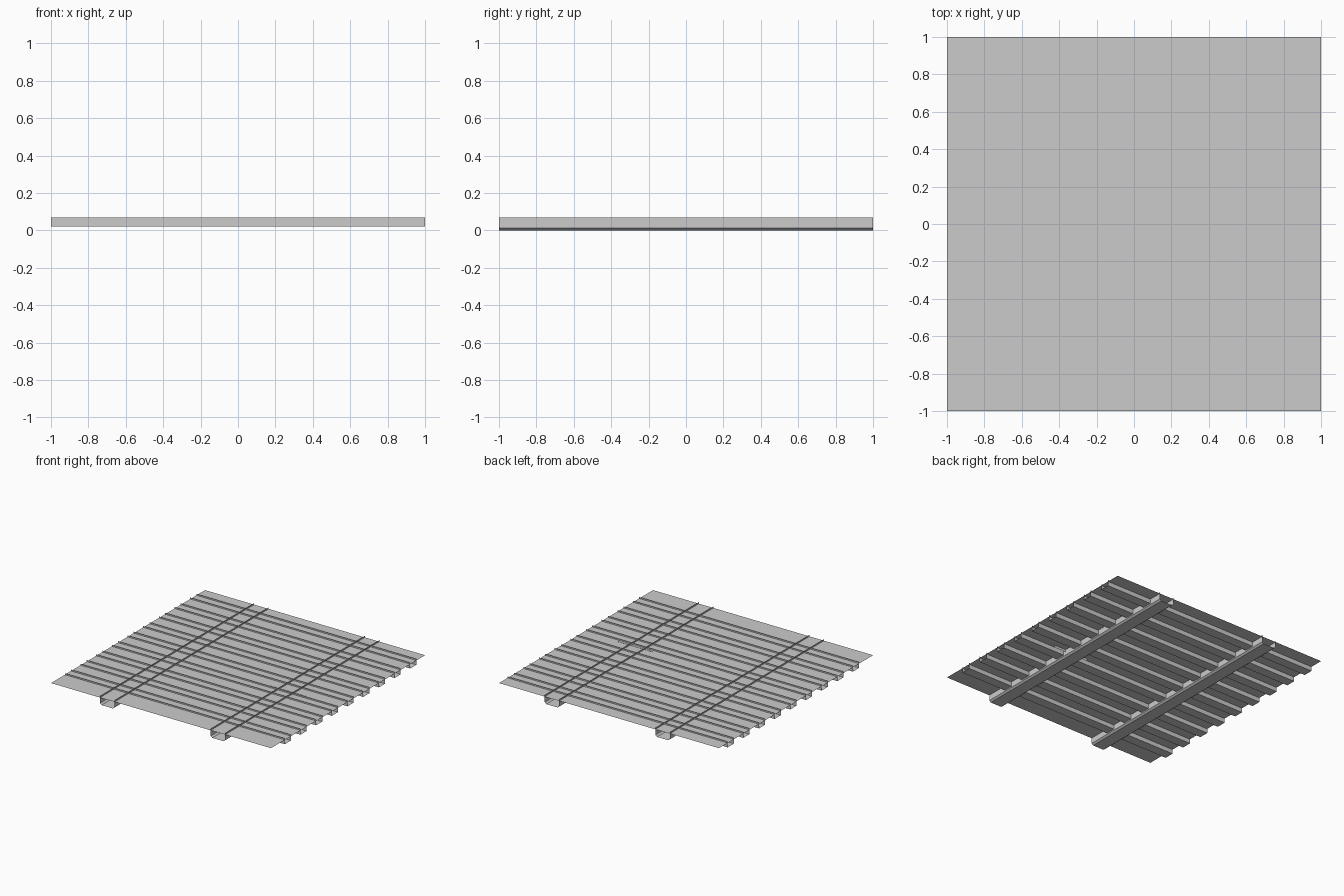
import bpy

if "Cube" in bpy.data.objects:
    bpy.data.objects.remove(bpy.data.objects["Cube"])

PLATE_Z = 0.058


def sheet(name, profile, axis, length=2.0, start=-1.0):
    """Thin open section: sweep (across, z) points along the x or y axis."""
    verts = []
    for along in (start, start + length):
        for across, z in profile:
            verts.append((along, across, z) if axis == 'x' else (across, along, z))
    n = len(profile)
    faces = []
    for i in range(n - 1):
        f = (i, i + 1, n + i + 1, n + i)
        faces.append(f if axis == 'y' else f[::-1])
    mesh = bpy.data.meshes.new(name)
    mesh.from_pydata(verts, [], faces)
    mesh.update()
    ob = bpy.data.objects.new(name, mesh)
    bpy.context.collection.objects.link(ob)
    return ob


# deck plate
sheet("deck_plate", [(1, PLATE_Z), (-1, PLATE_Z)], 'y')

# nine trough stiffeners under the deck, webs poking slightly above it
for i in range(9):
    y = -0.78 + i * 0.2035
    w = 0.04
    sheet(f"stiffener_{i + 1}",
          [(y - w, 0.07), (y - w, 0.022), (y + w, 0.022), (y + w, 0.07)], 'x')

# two deeper cross girders with folded bottom corners
for i, x in enumerate((-0.488, 0.518)):
    w = 0.066
    sheet(f"girder_{i + 1}",
          [(x - w, 0.07), (x - w, 0.012), (x - w + 0.015, 0.0),
           (x + w - 0.015, 0.0), (x + w, 0.012), (x + w, 0.07)], 'y')

# small bracket across one girder
sheet("bracket", [(-0.108, 0.04), (-0.105, 0.06)], 'x', 0.32, 0.37)
